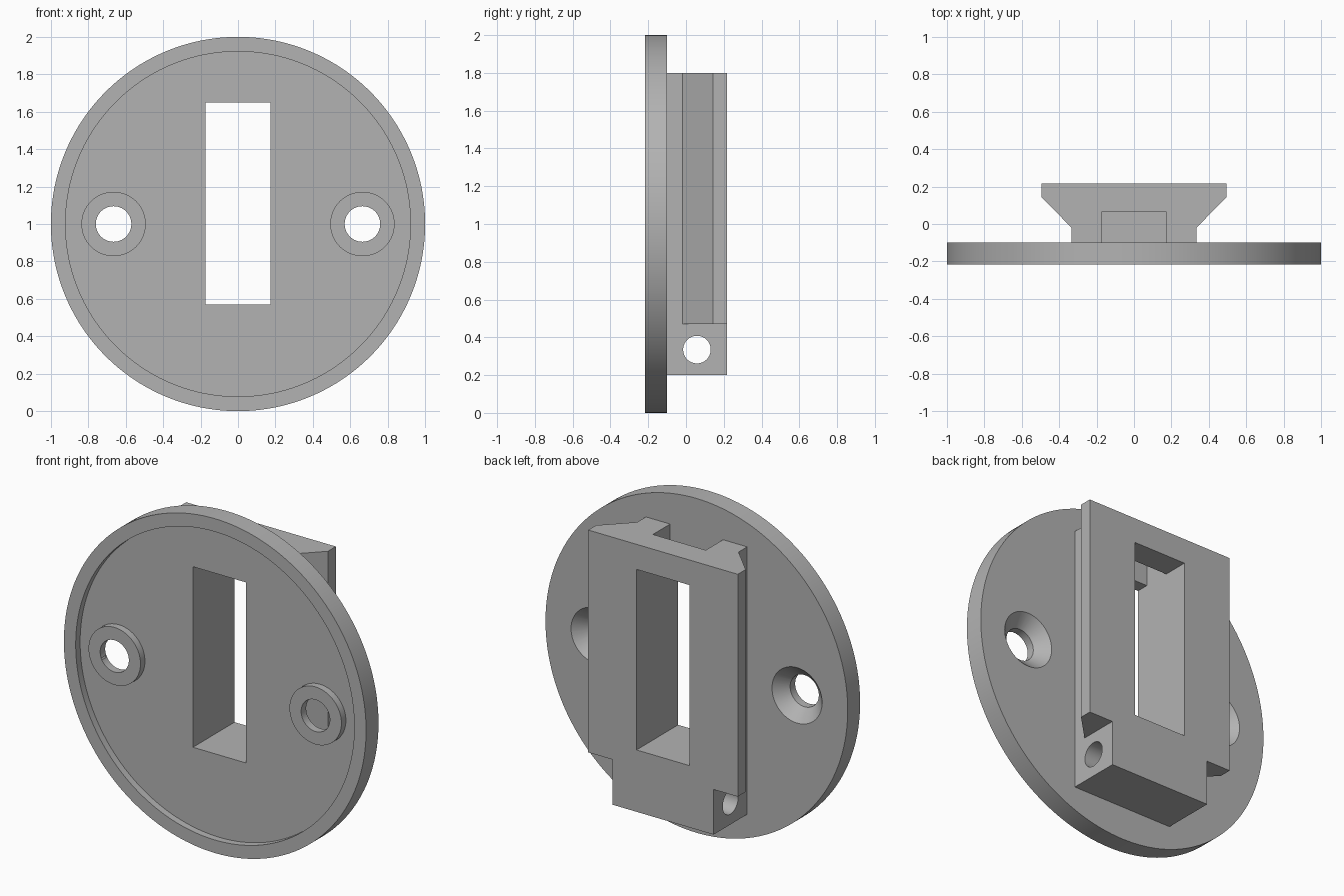
import bpy, bmesh, math
from mathutils import Matrix, Vector

if "Cube" in bpy.data.objects:
    bpy.data.objects.remove(bpy.data.objects["Cube"])

# Key dimensions
FRONT, JOINT, BACK = -0.2175, -0.10, 0.2175
RECESS = 0.042
HOLE_X, HOLE_R = 0.665, 0.095
SLOT_W, SLOT_LOW, SLOT_HIGH = 0.175, 0.57, 1.65

grey = bpy.data.materials.new("plain grey")
grey.use_nodes = True
colour = (0.45, 0.45, 0.45, 1)
grey.diffuse_color = colour
grey.node_tree.nodes["Principled BSDF"].inputs["Base Color"].default_value = colour


def make(name, bm):
    bmesh.ops.recalc_face_normals(bm, faces=bm.faces)
    mesh = bpy.data.meshes.new(name)
    bm.to_mesh(mesh)
    bm.free()
    mesh.materials.append(grey)
    obj = bpy.data.objects.new(name, mesh)
    bpy.context.collection.objects.link(obj)
    return obj


def round_bar(name, axis, centre, r_start, r_end, start, end, segments=64):
    """Cylinder or cone along x or y, from start to end on that axis."""
    bm = bmesh.new()
    spin = Matrix.Rotation(math.pi / 2, 4, "Y" if axis == "X" else "X")
    if axis == "Y":
        spin = Matrix.Rotation(-math.pi / 2, 4, "X")
    place = Vector(centre)
    place["XYZ".index(axis)] = (start + end) / 2
    bmesh.ops.create_cone(bm, cap_ends=True, segments=segments, radius1=r_start,
                          radius2=r_end, depth=end - start,
                          matrix=Matrix.Translation(place) @ spin)
    return make(name, bm)


def prism(name, outline, low, high):
    """Extrude an (x, y) outline upward."""
    bm = bmesh.new()
    base = bm.faces.new([bm.verts.new((x, y, low)) for x, y in outline])
    top = bmesh.ops.extrude_face_region(bm, geom=[base])["geom"]
    bmesh.ops.translate(bm, vec=(0, 0, high - low),
                        verts=[v for v in top if isinstance(v, bmesh.types.BMVert)])
    return make(name, bm)


def box(name, x0, x1, y0, y1, z0, z1):
    return prism(name, [(x0, y0), (x1, y0), (x1, y1), (x0, y1)], z0, z1)


def combine(target, tool, operation="DIFFERENCE"):
    mod = target.modifiers.new("combine", "BOOLEAN")
    mod.operation, mod.object, mod.solver = operation, tool, "EXACT"
    bpy.context.view_layer.objects.active = target
    bpy.ops.object.modifier_apply(modifier=mod.name)
    bpy.data.objects.remove(tool)


# Round plate with a shallow recess in its front
plate = round_bar("round_plate", "Y", (0, 0, 1), 1, 1, FRONT, JOINT, 160)
combine(plate, round_bar("recess_cutter", "Y", (0, 0, 1), 0.922, 0.922,
                         FRONT - 0.1, FRONT + RECESS, 160))

# Raised screw bosses, through holes and countersinks
for side in (-1, 1):
    spot = (side * HOLE_X, 0, 1)
    combine(plate, round_bar("boss", "Y", spot, 0.172, 0.172, FRONT, FRONT + 0.06), "UNION")
    combine(plate, round_bar("hole_cutter", "Y", spot, HOLE_R, HOLE_R, FRONT - 0.1, JOINT + 0.1))
    combine(plate, round_bar("sink_cutter", "Y", spot, HOLE_R - 0.002, 0.176,
                             JOINT - 0.072, JOINT + 0.01))

# Dovetail mounting block
half = [(0.335, JOINT), (0.335, -0.018), (0.495, 0.143), (0.495, BACK)]
block = prism("dovetail_block", half + [(-x, y) for x, y in reversed(half)], 0.2, 1.8)

# Narrow foot below the rails
for side in (-1, 1):
    x0, x1 = sorted((side * 0.335, side * 0.7))
    combine(block, box("foot_cutter", x0, x1, -0.06, 0.4, 0, 0.47))

# Channel from the top of the block down into the slot
combine(block, box("channel_cutter", -SLOT_W, SLOT_W, JOINT - 0.1, 0.063, 1.0, 2.0))

# Tall slot through both parts
for part in (plate, block):
    combine(part, box("slot_cutter", -SLOT_W, SLOT_W, -0.5, 0.5, SLOT_LOW, SLOT_HIGH))

# Cross pin hole through the foot
combine(block, round_bar("pin_cutter", "X", (0, 0.058, 0.335), 0.073, 0.073, -0.6, 0.6))

# Smooth the round walls, keep the edges crisp
for part in (plate, block):
    bpy.ops.object.select_all(action="DESELECT")
    part.select_set(True)
    bpy.context.view_layer.objects.active = part
    bpy.ops.object.shade_smooth_by_angle(angle=math.radians(30))
